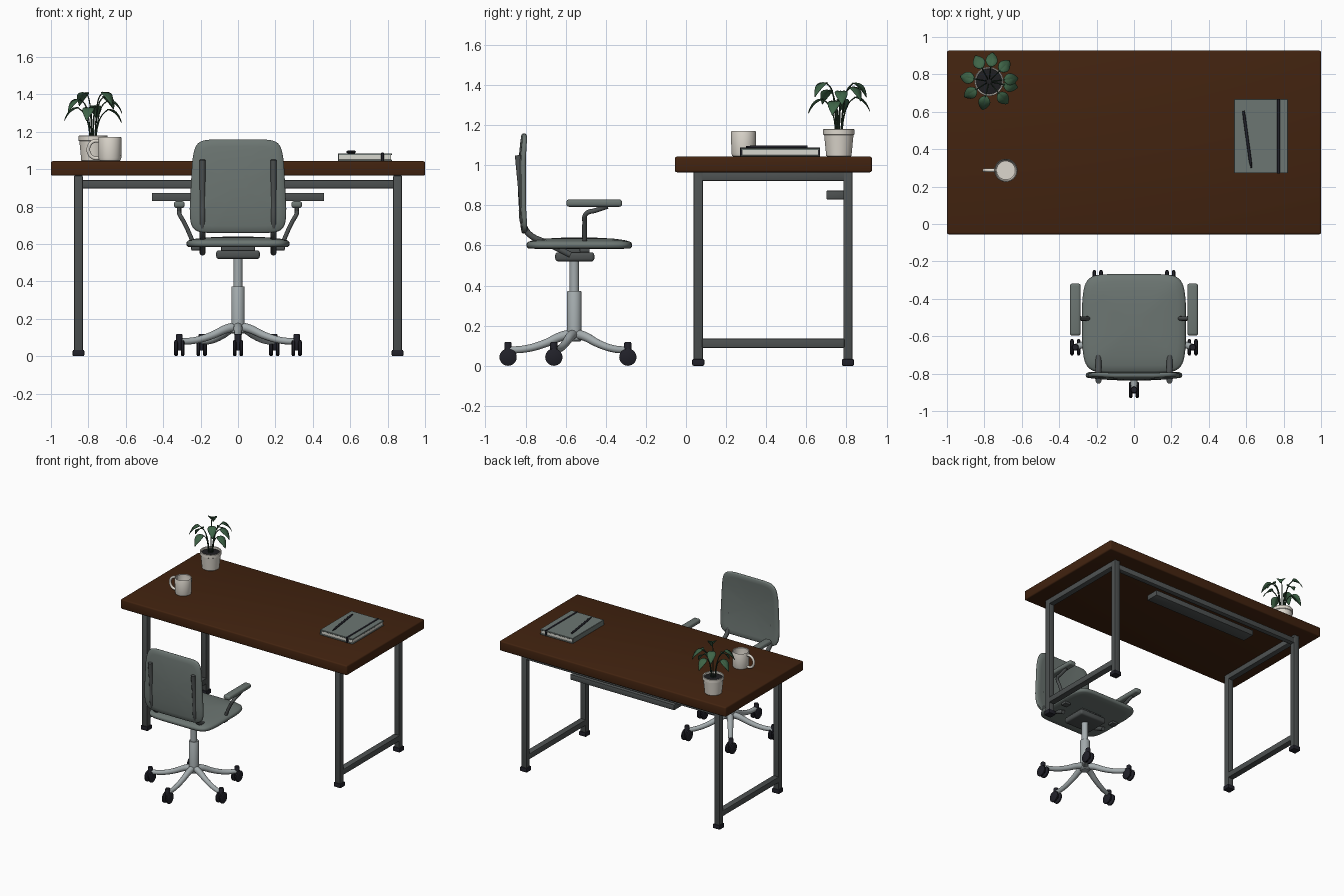
import bpy, bmesh, math
from mathutils import Vector

if "Cube" in bpy.data.objects:
    bpy.data.objects.remove(bpy.data.objects["Cube"])

def mat(name, r, g, b):
    m = bpy.data.materials.new(name)
    m.diffuse_color = (r, g, b, 1)
    m.use_nodes = True
    m.node_tree.nodes["Principled BSDF"].inputs["Base Color"].default_value = m.diffuse_color
    return m

WOOD = mat("dark_wood", .055, .017, .005)
FRAME = mat("frame_grey", .075, .083, .083)
FABRIC = mat("fabric_grey_green", .15, .18, .168)
METAL = mat("light_metal", .37, .41, .42)
BLACK = mat("black_plastic", .015, .015, .022)
CERAMIC = mat("ceramic", .72, .68, .61)
LEAF = mat("leaf_green", .05, .13, .065)
STEM = mat("stem_green", .025, .055, .03)
SOIL = mat("soil", .013, .013, .015)
PAPER = mat("paper", .68, .68, .62)

def finish(ob, m, angle=35):
    ob.data.materials.clear()
    ob.data.materials.append(m)
    bpy.ops.object.select_all(action='DESELECT')
    ob.select_set(True)
    bpy.context.view_layer.objects.active = ob
    bpy.ops.object.shade_smooth_by_angle(angle=math.radians(angle))
    return ob

def from_bm(name, bm, m, angle=35):
    bmesh.ops.recalc_face_normals(bm, faces=bm.faces)
    me = bpy.data.meshes.new(name)
    bm.to_mesh(me)
    bm.free()
    ob = bpy.data.objects.new(name, me)
    bpy.context.collection.objects.link(ob)
    return finish(ob, m, angle)

def box(name, x, y, z, m, bevel=0.004, seg=2):
    bm = bmesh.new()
    bmesh.ops.create_cube(bm, size=1)
    for v in bm.verts:
        v.co = [(a[0] + a[1]) / 2 + c * (a[1] - a[0]) for a, c in zip((x, y, z), v.co)]
    if bevel:
        bmesh.ops.bevel(bm, geom=bm.edges[:], offset=bevel, segments=seg, profile=.5, affect='EDGES')
    return from_bm(name, bm, m)

def loft(name, rings, m, angle=35):
    """Skin a list of closed rings and cap both ends."""
    bm = bmesh.new()
    rs = [[bm.verts.new(p) for p in r] for r in rings]
    n = len(rs[0])
    for a, b in zip(rs, rs[1:]):
        for i in range(n):
            bm.faces.new((a[i], a[(i + 1) % n], b[(i + 1) % n], b[i]))
    bm.faces.new(rs[0])
    bm.faces.new(rs[-1])
    return from_bm(name, bm, m, angle)

def lathe(name, profile, loc, m, n=32, axis='Z'):
    rings = []
    for r, h in profile:
        ring = []
        for i in range(n):
            a = 2 * math.pi * i / n
            p = (r * math.cos(a), r * math.sin(a), h)
            ring.append(Vector(loc) + Vector(p if axis == 'Z' else (p[2], p[0], p[1])))
        rings.append(ring)
    return loft(name, rings, m)

def tube(name, pts, r, m, radii=None, res=3):
    cu = bpy.data.curves.new(name, 'CURVE')
    cu.dimensions = '3D'
    cu.bevel_depth, cu.bevel_resolution, cu.resolution_u = r, res, 8
    cu.use_fill_caps = True
    sp = cu.splines.new('BEZIER')
    sp.bezier_points.add(len(pts) - 1)
    for i, (bp, p) in enumerate(zip(sp.bezier_points, pts)):
        bp.co = p
        bp.handle_left_type = bp.handle_right_type = 'AUTO'
        bp.radius = radii[i] if radii else 1
    ob = bpy.data.objects.new(name, cu)
    bpy.context.collection.objects.link(ob)
    bpy.ops.object.select_all(action='DESELECT')
    ob.select_set(True)
    bpy.context.view_layer.objects.active = ob
    bpy.ops.object.convert(target='MESH')
    return finish(bpy.context.object, m, 50)

def outline(hw, hd, e, n=64):
    """Rounded rectangle as a superellipse."""
    f = lambda c: math.copysign(abs(c) ** (2 / e), c)
    return [(hw * f(math.cos(t)), hd * f(math.sin(t)))
            for t in (2 * math.pi * (i + .5) / n for i in range(n))]

SIDES = ((-1, "left"), (1, "right"))

# Desk
box("desktop", (-1, 1), (-.055, .927), (.965, 1.043), WOOD, .01, 3)
for s, side in SIDES:
    x = s * .853
    for y, end in ((.061, "front"), (.807, "back")):
        box(f"{end}_{side}_leg", (x - .023, x + .023), (y - .023, y + .023), (.02, .966), FRAME)
        box(f"{end}_{side}_foot", (x - .031, x + .031), (y - .03, y + .03), (0, .034), BLACK, .006)
    box(f"{side}_lower_rail", (x - .025, x + .025), (.08, .79), (.09, .135), FRAME)
    box(f"{side}_upper_rail", (x - .023, x + .023), (.08, .79), (.922, .966), FRAME)
box("back_beam", (-.835, .835), (.787, .827), (.898, .941), FRAME)
box("cable_tray", (-.46, .46), (.70, .805), (.83, .873), FRAME)

# Chair seat: domed rounded pad
CY = -.557
SY = -.532
rings = []
for k, z in ((.3, .583), (.8, .583), (.96, .585), (.99, .592), (1, .602), (.99, .612),
             (.96, .619), (.85, .627), (.65, .634), (.4, .638), (.15, .64)):
    rings.append([(x * (1 - .06 * (y / .26) ** 2), SY + y, z)
                  for x, y in outline(.28 * k, .264 * k, 7)])
loft("seat", rings, FABRIC, 50)

# Chair back: curved slab, wider toward the bottom
rings = []
for k, d in ((.2, -.013), (.6, -.013), (.85, -.013), (.97, -.012), (.995, -.007), (1, 0),
             (.995, .007), (.97, .012), (.85, .013), (.6, .013), (.2, .013)):
    ring = []
    for x, z in outline(.25, .25, 8):
        x, z = x * k, z * k
        t = z / .25
        x *= 1 - .05 * t - .05 * t * t
        ring.append((x * 1.02, -.825 + .015 * t * t + .2 * x * x + d, .909 + z))
    rings.append(ring)
loft("backrest", rings, FABRIC, 50)

for s, side in SIDES:
    # Bars carrying the backrest
    x = s * .19
    tube(f"{side}_back_support", [(x, -.575, .553), (x, -.69, .61), (x, -.785, .66), (x, -.811, .71),
         (x, -.819, .84), (x, -.838, 1.05)], .016, FRAME)
    # Armrests
    tube(f"{side}_armrest_post", [(s * .225, -.505, .572), (s * .245, -.505, .62), (s * .285, -.505, .71),
         (s * .312, -.498, .758), (s * .314, -.45, .775), (s * .314, -.39, .795)], .012, FRAME)
    bm = box(f"{side}_armrest_pad", (s * .314 - .029, s * .314 + .029), (-.597, -.318), (.793, .829),
             FABRIC, .014, 4)
    box(f"{side}_armrest_mount", (s * .225 - .025, s * .225 + .025), (-.53, -.48), (.566, .588), FRAME)

# Chair mechanism and column
box("seat_mechanism", (-.117, .117), (-.652, -.457), (.52, .566), FRAME, .015, 3)
box("mechanism_plate", (-.09, .09), (-.63, -.48), (.56, .59), FRAME)
lathe("gas_lift", [(.024, .35), (.024, .53)], (0, CY, 0), METAL)
lathe("column_sleeve", [(.03, .122), (.036, .128), (.036, .368), (.033, .373)], (0, CY, 0), METAL)

# Five star base with twin-wheel casters
for i in range(5):
    a = math.radians(-90 + 72 * i)
    c, s = math.cos(a), math.sin(a)
    tube(f"base_arm_{i+1}", [(r * c, CY + r * s, z) for r, z in
         ((.0, .16), (.06, .148), (.15, .11), (.24, .085), (.335, .078))],
         .018, METAL, (1.35, 1.3, 1.1, 1, .95), 4)
    x, y = .33 * c, CY + .33 * s
    lathe(f"caster_stem_{i+1}", [(.018, .05), (.018, .113), (.015, .118)], (x, y, 0), BLACK, 20)
    box(f"caster_fork_{i+1}", (x - .012, x + .012), (y - .018, y + .018), (.03, .08), BLACK)
    for s2, side in SIDES:
        lathe(f"caster_{i+1}_{side}_wheel", [(.036, -.0095), (.043, -.005), (.043, .005), (.036, .0095)],
              (x + s2 * .0175, y, .043), BLACK, 28, 'X')

# Mug
lathe("mug", [(.05, 1.043), (.057, 1.047), (.061, 1.06), (.062, 1.166), (.06, 1.171), (.056, 1.167),
              (.055, 1.065), (.05, 1.055)], (-.685, .287, 0), CERAMIC, 40)
tube("mug_handle", [(-.735, .287, 1.15), (-.77, .287, 1.15), (-.796, .287, 1.125), (-.796, .287, 1.085),
     (-.77, .287, 1.06), (-.735, .287, 1.06)], .01, CERAMIC)

# Plant pot and soil
PX, PY = -.775, .762
lathe("plant_pot", [(.058, 1.043), (.063, 1.047), (.073, 1.15), (.078, 1.153), (.078, 1.177), (.075, 1.18),
                    (.069, 1.177), (.067, 1.15)], (PX, PY, 0), CERAMIC, 40)
lathe("soil", [(.067, 1.14), (.068, 1.163), (.04, 1.167)], (PX, PY, 0), SOIL, 24)

# Leaves: folded drooping blades on arching stems (angle, height)
for i, (deg, top) in enumerate(((170, 1.33), (118, 1.41), (83, 1.34), (45, 1.39), (6, 1.37), (-12, 1.32),
                                (-50, 1.412), (-103, 1.33), (-148, 1.375))):
    a = math.radians(deg)
    d, side = Vector((math.cos(a), math.sin(a), 0)), Vector((-math.sin(a), math.cos(a), 0))
    at = lambda r, z: Vector((PX, PY, z)) + d * r
    r0 = .077
    tube(f"stem_{i+1}", [at(.015, 1.155), at(.027, 1.155 + (top - 1.155) * .5), at(.05, top - .03),
                         at(r0 + .006, top)], .0035, STEM, res=1)
    bm = bmesh.new()
    rows = []
    for j in range(9):
        t = j / 8
        w = .002 + .03 * math.sin(math.pi * t ** .8)
        mid = at(r0 + .092 * t - .012 * t * t * t, top - .015 * t - .055 * t * t)
        lift = Vector((0, 0, .25 * w))
        rows.append([bm.verts.new(p) for p in (mid - side * w + lift, mid, mid + side * w + lift)])
    for p, q in zip(rows, rows[1:]):
        for k in (0, 1):
            bm.faces.new((p[k], p[k + 1], q[k + 1], q[k]))
    leaf = from_bm(f"leaf_{i+1}", bm, LEAF, 20)
    leaf.modifiers.new("thickness", 'SOLIDIFY').thickness = .003

# Notebook with band, and pen
box("notebook_bottom_cover", (.535, .823), (.272, .667), (1.043, 1.051), FABRIC, .002, 1)
box("notebook_pages", (.54, .818), (.279, .66), (1.05, 1.076), PAPER, 0)
box("notebook_spine", (.535, .541), (.272, .667), (1.046, 1.081), FABRIC, .002, 1)
box("notebook_top_cover", (.535, .823), (.272, .667), (1.075, 1.085), FABRIC, .002, 1)
box("notebook_band", (.765, .78), (.27, .669), (1.043, 1.088), BLACK, .001, 1)
tube("pen", [(.585, .605, 1.092), (.59, .569, 1.092), (.622, .336, 1.092), (.627, .3, 1.092)], .0075, BLACK,
     (.8, 1, 1, .4))
